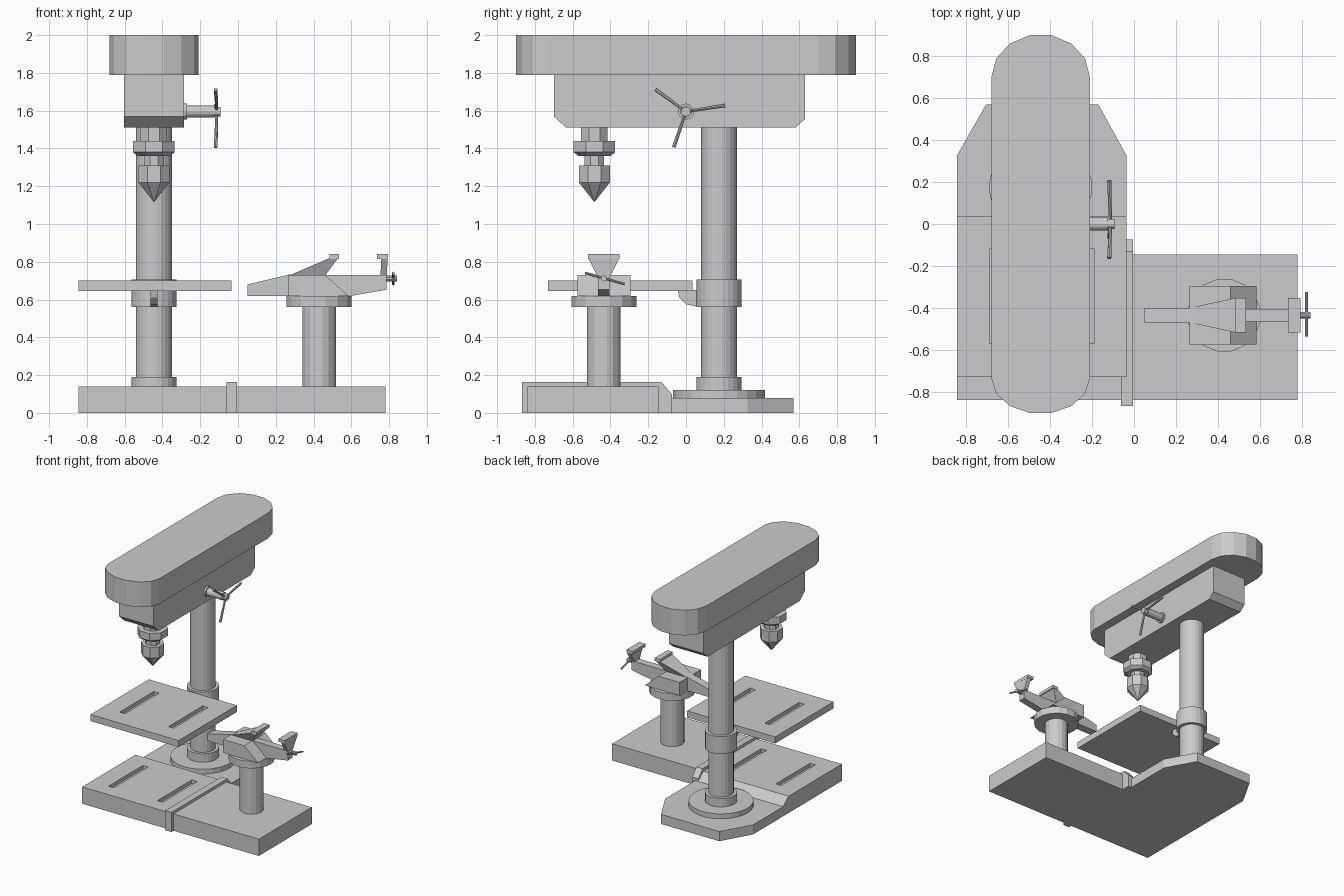
import bpy, bmesh
from math import cos, sin, pi, radians
from mathutils import Vector, Matrix

old = bpy.data.objects.get("Cube")
if old:
    bpy.data.objects.remove(old, do_unlink=True)

GREY = (0.6, 0.6, 0.6, 1)
metal = bpy.data.materials.new("grey_metal")
metal.use_nodes = True
metal.diffuse_color = GREY
metal.node_tree.nodes["Principled BSDF"].inputs["Base Color"].default_value = GREY


def finish(name, bm):
    bmesh.ops.recalc_face_normals(bm, faces=bm.faces)
    mesh = bpy.data.meshes.new(name)
    bm.to_mesh(mesh)
    bm.free()
    mesh.materials.append(metal)
    obj = bpy.data.objects.new(name, mesh)
    bpy.context.collection.objects.link(obj)
    return obj


def loft(name, rings):
    """Join equal-length rings of points into a capped solid."""
    bm = bmesh.new()
    loops = [[bm.verts.new(p) for p in ring] for ring in rings]
    n = len(loops[0])
    for a, b in zip(loops, loops[1:]):
        for i in range(n):
            j = (i + 1) % n
            bm.faces.new((a[i], a[j], b[j], b[i]))
    bm.faces.new(loops[0][::-1])
    bm.faces.new(loops[-1])
    return finish(name, bm)


def prism(name, pts, lo, hi, axis="z"):
    """Extrude an outline: (x, y) along z, (y, z) along x, (x, z) along y."""
    place = {"z": lambda p, t: (p[0], p[1], t),
             "x": lambda p, t: (t, p[0], p[1]),
             "y": lambda p, t: (p[0], t, p[1])}[axis]
    return loft(name, [[place(p, t) for p in pts] for t in (lo, hi)])


def box(name, x, y, z):
    return prism(name, [(x[0], y[0]), (x[1], y[0]), (x[1], y[1]), (x[0], y[1])], *z)


def turned(name, x, y, profile, sides=24):
    """Stack of (radius, z) rings about a vertical axis, flats facing the axes."""
    ang = [2 * pi * (i + 0.5) / sides for i in range(sides)]
    k = 1 / cos(pi / sides)
    return loft(name, [[(x + r * k * cos(a), y + r * k * sin(a), z) for a in ang]
                       for r, z in profile])


def rod(name, a, b, r1, r2=None, sides=12):
    a, b = Vector(a), Vector(b)
    d = b - a
    bm = bmesh.new()
    rot = d.to_track_quat("Z", "Y").to_matrix().to_4x4()
    bmesh.ops.create_cone(bm, cap_ends=True, segments=sides, radius1=r1,
                          radius2=r1 if r2 is None else r2, depth=d.length,
                          matrix=Matrix.Translation((a + b) / 2) @ rot)
    return finish(name, bm)


def cut_slots(obj, y, top):
    """Sink two long slots into the top of a plate."""
    for x in (-0.665, -0.215):
        cutter = box("slot_cutter", (x - 0.025, x + 0.025),
                     (y - 0.225, y + 0.225), (top - 0.03, top + 0.05))
        mod = obj.modifiers.new("slot", "BOOLEAN")
        mod.operation, mod.solver, mod.object = "DIFFERENCE", "EXACT", cutter
        bpy.context.view_layer.objects.active = obj
        bpy.ops.object.modifier_apply(modifier=mod.name)
        bpy.data.objects.remove(cutter, do_unlink=True)


CX = -0.445      # drill centre line
COL_Y = 0.175    # column position
VX, VY = 0.43, -0.435   # vise pedestal

# Base
prism("base_rear", [(-0.845, -0.14), (-0.035, -0.14), (-0.035, 0.325), (-0.17, 0.57),
                    (-0.705, 0.57), (-0.845, 0.325)], 0, 0.08)
front = prism("base_front", [(-0.84, 0), (-0.07, 0), (-0.07, 0.08), (-0.14, 0.14),
                             (-0.84, 0.14)], -0.845, -0.035, "x")
cut_slots(front, -0.49, 0.14)
box("vise_base", (-0.035, 0.78), (-0.84, -0.145), (0, 0.14))
prism("base_strap", [(-0.868, 0), (-0.075, 0), (-0.075, 0.1), (-0.13, 0.163),
                     (-0.868, 0.163)], -0.062, -0.005, "x")

# Column and collars
turned("column_flange", CX, COL_Y, [(0.243, 0.08), (0.243, 0.12)])
turned("column_foot", CX, COL_Y, [(0.12, 0.12), (0.12, 0.19)])
turned("column", CX, COL_Y, [(0.095, 0.19), (0.095, 1.52)])
turned("table_collar", CX, COL_Y, [(0.12, 0.56), (0.12, 0.705)])

# Work table
table = box("work_table", (-0.845, -0.035), (-0.73, 0.035), (0.645, 0.7))
cut_slots(table, -0.345, 0.7)
prism("table_bracket", [(-0.045, 0.65), (-0.035, 0.61), (0, 0.575), (0.07, 0.56),
                        (0.07, 0.65)], CX - 0.018, CX + 0.018, "x")

# Head and belt cover
prism("head", [(-0.7, 1.79), (-0.7, 1.57), (-0.635, 1.51), (0.58, 1.51),
               (0.63, 1.555), (0.63, 1.79)], -0.603, -0.285, "x")
N = 7
arc = [pi * i / N for i in range(N + 1)]
cover = [(CX + 0.235 * cos(a), 0.7 + 0.205 * sin(a)) for a in arc]
cover += [(CX - 0.235 * cos(a), -0.735 - 0.17 * sin(a)) for a in arc]
prism("belt_cover", cover, 1.79, 2.0)

# Spindle and chuck
turned("spindle", CX, -0.485, [(0.07, 1.43), (0.07, 1.52)], 8)
turned("chuck_collar", CX, -0.485, [(0.085, 1.36), (0.11, 1.38), (0.11, 1.44)], 8)
turned("chuck_neck", CX, -0.485, [(0.052, 1.3), (0.052, 1.37)], 8)
turned("chuck_jaws", CX, -0.485, [(0.004, 1.12), (0.082, 1.22), (0.082, 1.31)], 8)

# Feed handle
rod("feed_boss", (-0.29, 0, 1.595), (-0.27, 0, 1.595), 0.043)
rod("feed_shaft", (-0.28, 0, 1.595), (-0.125, 0, 1.595), 0.032)
rod("feed_cap", (-0.13, 0, 1.595), (-0.093, 0, 1.595), 0.025)
for deg, reach in ((144, 0.2), (9, 0.21), (251, 0.2)):
    c, s = cos(radians(deg)), sin(radians(deg))
    rod("feed_spoke", (-0.112, 0, 1.595), (-0.118, reach * c, 1.595 + reach * s),
        0.007, 0.01, 8)

# Vise pedestal
turned("vise_pedestal", VX, VY, [(0.088, 0.14), (0.088, 0.57)], 16)
turned("vise_plate", VX, VY, [(0.172, 0.56), (0.172, 0.62)], 16)

# Vise body, horn and sliding arm
prism("vise_body", [(0.265, 0.62), (0.585, 0.62), (0.46, 0.73), (0.265, 0.73)],
      VY - 0.14, VY + 0.14, "y")
prism("vise_horn", [(0.05, 0.62), (0.28, 0.62), (0.28, 0.734), (0.05, 0.68)],
      VY - 0.035, VY + 0.035, "y")
prism("vise_arm", [(0.44, 0.62), (0.585, 0.617), (0.785, 0.652), (0.785, 0.73),
                   (0.44, 0.73)], VY - 0.03, VY + 0.03, "y")


def jaw(name, x_low, x_high, cap):
    """Flared jaw that widens upward, with a flat gripping cap."""
    rings = [[(x[0], VY - w, z), (x[1], VY - w, z), (x[1], VY + w, z), (x[0], VY + w, z)]
             for x, w, z in ((x_low, 0.035, 0.725), (x_high, 0.083, 0.82))]
    loft(name, rings)
    box(name + "_cap", cap, (VY - 0.083, VY + 0.083), (0.815, 0.84))


jaw("fixed_jaw", (0.265, 0.46), (0.485, 0.53), (0.485, 0.535))
jaw("moving_jaw", (0.755, 0.787), (0.757, 0.793), (0.735, 0.793))

# Vise screw and bar
rod("vise_screw", (0.78, VY, 0.712), (0.842, VY, 0.712), 0.016, sides=10)
rod("vise_bar", (0.822, VY - 0.1, 0.741), (0.822, VY + 0.11, 0.682), 0.007, sides=8)
